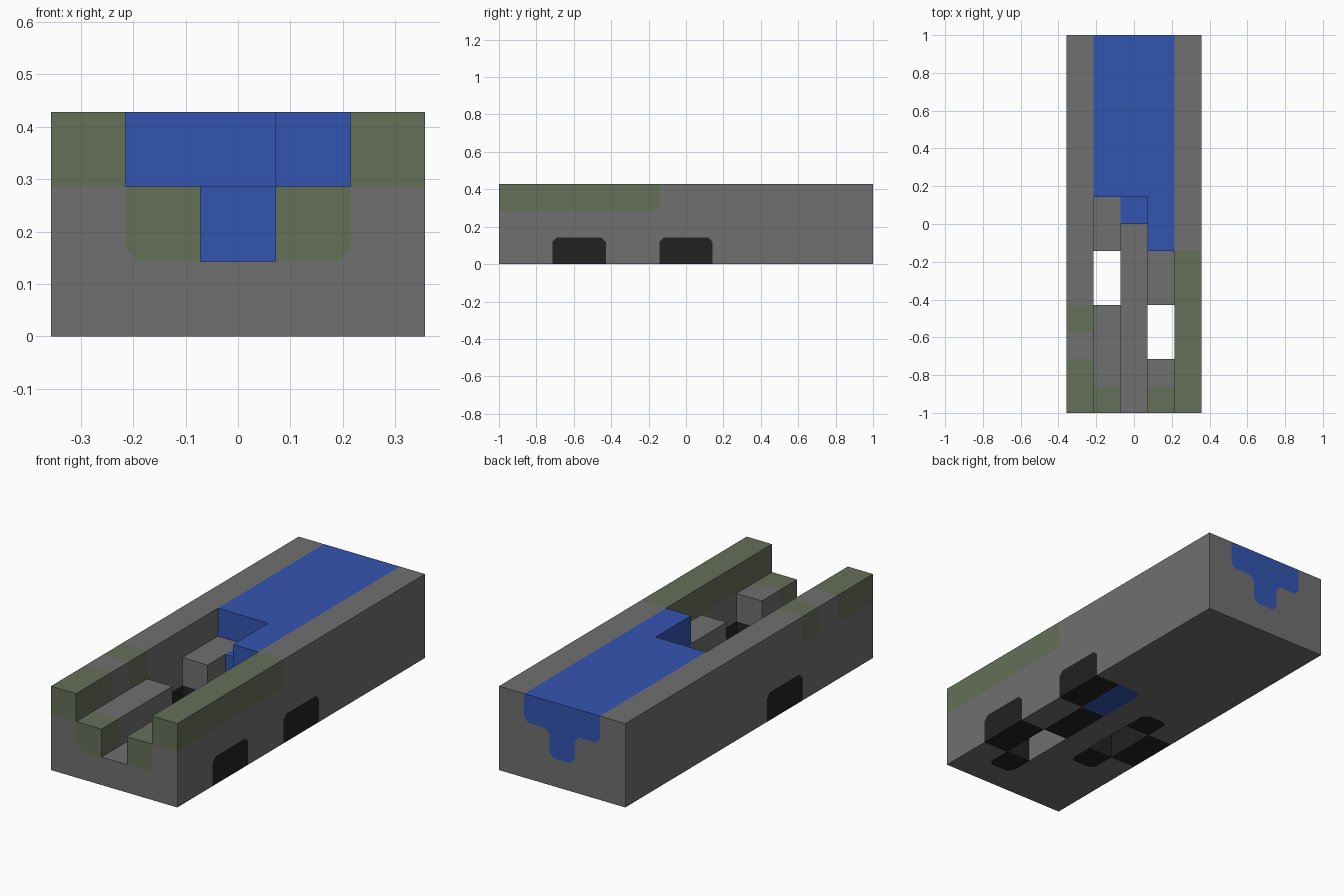
import bpy
import bmesh
from itertools import product
from mathutils import Vector

if "Cube" in bpy.data.objects:
    bpy.data.objects.remove(bpy.data.objects["Cube"], do_unlink=True)

UNIT = 2 / 14                     # edge length of one block
ORIGIN = Vector((-2.5, -7, 0))    # puts the block grid on the centre
CUT = 0.17                        # softened corner of a colour patch

COLOURS = {
    "stone_grey": (0.162, 0.162, 0.162),
    "moss_green": (0.130, 0.156, 0.098),
    "deep_blue": (0.034, 0.091, 0.434),
    "charcoal": (0.016, 0.016, 0.016),
}
ORDER = list(COLOURS)


def make_material(name, rgb):
    mat = bpy.data.materials.new(name)
    mat.use_nodes = True
    mat.diffuse_color = (*rgb, 1)
    bsdf = next(n for n in mat.node_tree.nodes if n.type == "BSDF_PRINCIPLED")
    bsdf.inputs["Base Color"].default_value = (*rgb, 1)
    bsdf.inputs["Roughness"].default_value = 0.9
    return mat


materials = [make_material(n, c) for n, c in COLOURS.items()]
cells = {}                        # block position -> (part, colour)


def fill(part, colour, xs, ys, zs):
    """Fill a box of blocks with a part, replacing what was there."""
    for cell in product(range(*xs), range(*ys), range(*zs)):
        cells[cell] = (part, colour)


def carve(xs, ys, zs):
    """Remove a box of blocks."""
    for cell in product(range(*xs), range(*ys), range(*zs)):
        cells.pop(cell, None)


# Body with an open top channel, a centre groove and two through slots
fill("body", "stone_grey", (0, 5), (0, 14), (0, 3))
carve((1, 4), (0, 8), (2, 3))
carve((2, 3), (0, 7), (1, 3))
carve((1, 2), (4, 6), (0, 3))
carve((3, 4), (2, 4), (0, 3))

# Blue filling: top slab, step, keel and drop
fill("blue_slab", "deep_blue", (1, 4), (8, 14), (2, 3))
fill("blue_keel", "deep_blue", (2, 3), (7, 14), (1, 2))
fill("blue_drop", "deep_blue", (3, 4), (6, 8), (0, 3))

# Mossy wall tops and front ledges
fill("left_wall_moss", "moss_green", (4, 5), (0, 6), (2, 3))
fill("right_wall_moss_front", "moss_green", (0, 1), (0, 2), (2, 3))
fill("right_wall_moss_rear", "moss_green", (0, 1), (3, 4), (2, 3))
for side, x in (("right", 1), ("left", 3)):
    fill(side + "_ledge_moss", "moss_green", (x, x + 1), (0, 1), (1, 2))

# Dark ports in the side walls and beside the slots
fill("left_port_front", "charcoal", (4, 5), (2, 4), (0, 1))
fill("left_port_rear", "charcoal", (4, 5), (6, 8), (0, 1))
fill("right_port", "charcoal", (0, 1), (4, 6), (0, 1))
fill("left_slot_front", "charcoal", (3, 4), (1, 2), (0, 1))
fill("left_slot_rear", "charcoal", (3, 4), (4, 6), (0, 1))
fill("right_slot_front", "charcoal", (1, 2), (3, 4), (0, 1))
fill("right_slot_rear", "charcoal", (1, 2), (6, 7), (0, 1))


def step(cell, *moves):
    return tuple(c + sum(m[i] for m in moves) for i, c in enumerate(cell))


def axis_move(axis, amount):
    move = [0, 0, 0]
    move[axis] = amount
    return tuple(move)


def skin_colour(cell, normal):
    """Colour of a block's face, or None where that face is hidden."""
    if cell not in cells or step(cell, normal) in cells:
        return None
    return cells[cell][1]


def add_face(bm, points, colour, flip):
    verts = [bm.verts.new((p + ORIGIN) * UNIT) for p in points]
    face = bm.faces.new(verts[::-1] if flip else verts)
    face.material_index = ORDER.index(colour)


def add_side(bm, cell, axis, sign):
    """Add one visible block side, softening corners inside flat patches."""
    normal = axis_move(axis, sign)
    own = skin_colour(cell, normal)
    if own is None:
        return
    centre = Vector(cell) + Vector((0.5, 0.5, 0.5)) + Vector(normal) / 2
    u_axis, v_axis = (axis + 1) % 3, (axis + 2) % 3
    outline = []
    for du, dv in ((-1, -1), (1, -1), (1, 1), (-1, 1)):
        u, v = axis_move(u_axis, du), axis_move(v_axis, dv)
        corner = centre + (Vector(u) + Vector(v)) / 2
        around = {skin_colour(step(cell, *m), normal) for m in ((u,), (v,), (u, v))}
        other = around.pop()
        if around or other in (None, own):
            outline.append(corner)
            continue
        pair = [corner - Vector(v) * CUT, corner - Vector(u) * CUT]
        if du * dv < 0:
            pair.reverse()
        outline += pair
        add_face(bm, [pair[0], corner, pair[1]], other, sign < 0)
    add_face(bm, outline, own, sign < 0)


# Build one mesh object for each part
for part in dict.fromkeys(p for p, _ in cells.values()):
    bm = bmesh.new()
    for cell in [c for c, (p, _) in cells.items() if p == part]:
        for axis, sign in product(range(3), (-1, 1)):
            add_side(bm, cell, axis, sign)
    bmesh.ops.remove_doubles(bm, verts=bm.verts[:], dist=0.0001)
    bmesh.ops.dissolve_limit(bm, angle_limit=0.01, verts=bm.verts[:],
                             edges=bm.edges[:], delimit={"MATERIAL"})
    mesh = bpy.data.meshes.new(part)
    for mat in materials:
        mesh.materials.append(mat)
    bm.to_mesh(mesh)
    bm.free()
    bpy.context.collection.objects.link(bpy.data.objects.new(part, mesh))
